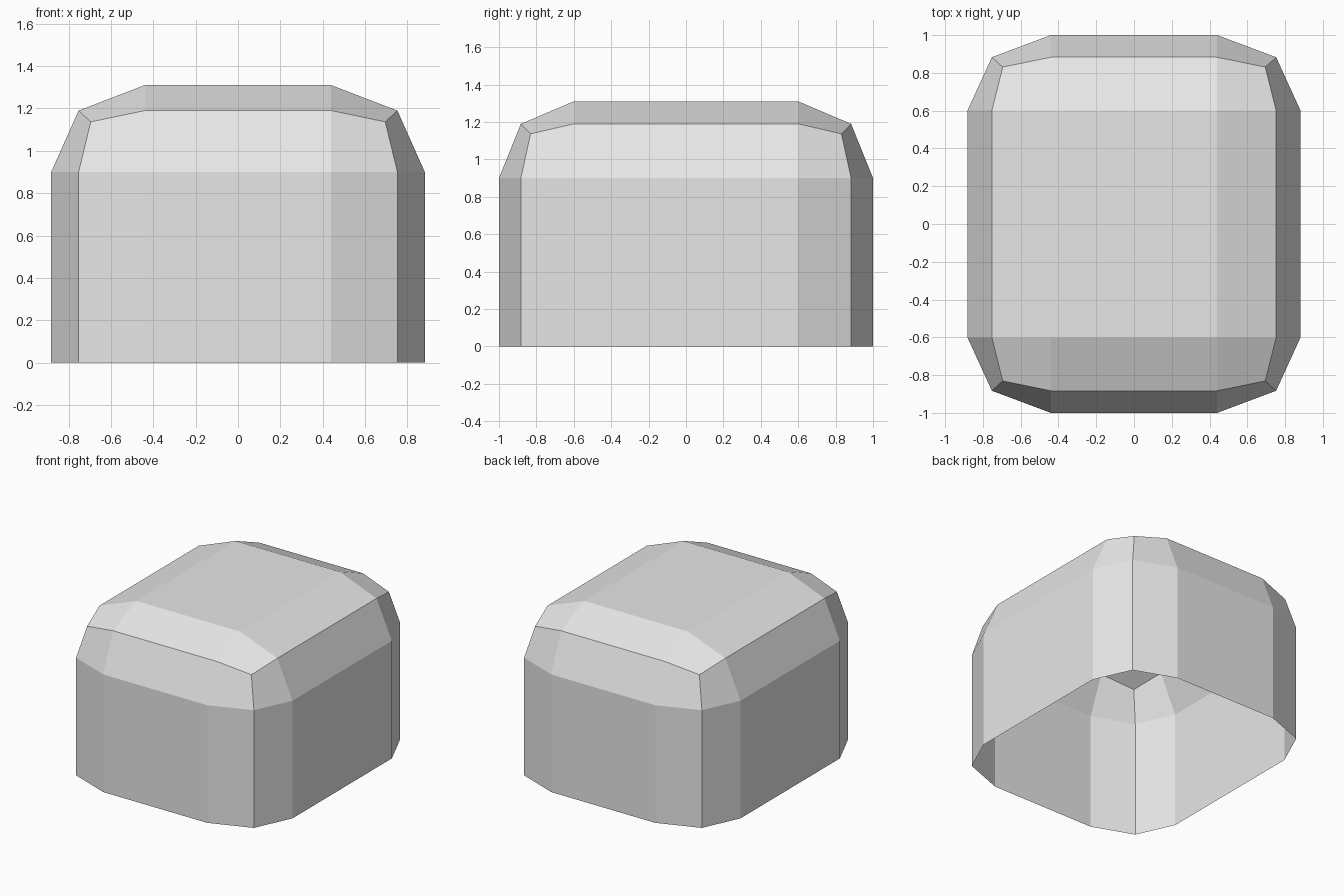
import bpy
import bmesh
from mathutils import Vector

if "Cube" in bpy.data.objects:
    bpy.data.objects.remove(bpy.data.objects["Cube"], do_unlink=True)

half = Vector((0.882, 1.0, 1.31))     # half extents of the full block
radius = Vector((0.442, 0.4, 0.41))   # edge rounding along each axis

# Plain grey material
grey = bpy.data.materials.new("plain_grey")
grey.use_nodes = True
colour = (0.8, 0.8, 0.8, 1)
grey.diffuse_color = colour
grey.node_tree.nodes["Principled BSDF"].inputs["Base Color"].default_value = colour

# Block measured in rounding radii, so one even bevel suits every axis
bm = bmesh.new()
bmesh.ops.create_cube(bm, size=2)
bmesh.ops.scale(bm, vec=[h / r for h, r in zip(half, radius)], verts=bm.verts)
bmesh.ops.bevel(bm, geom=bm.edges[:], offset=1, offset_type='OFFSET',
                segments=2, profile=0.5, affect='EDGES')
bmesh.ops.scale(bm, vec=radius, verts=bm.verts)

# Keep only the upper half as a thin shell, open underneath
bmesh.ops.bisect_plane(bm, geom=bm.verts[:] + bm.edges[:] + bm.faces[:],
                       plane_co=(0, 0, 0), plane_no=(0, 0, 1), clear_inner=True)
bmesh.ops.recalc_face_normals(bm, faces=bm.faces[:])

# Flat-shaded cover
mesh = bpy.data.meshes.new("rounded_cover")
bm.to_mesh(mesh)
bm.free()
mesh.materials.append(grey)
cover = bpy.data.objects.new("rounded_cover", mesh)
bpy.context.collection.objects.link(cover)
